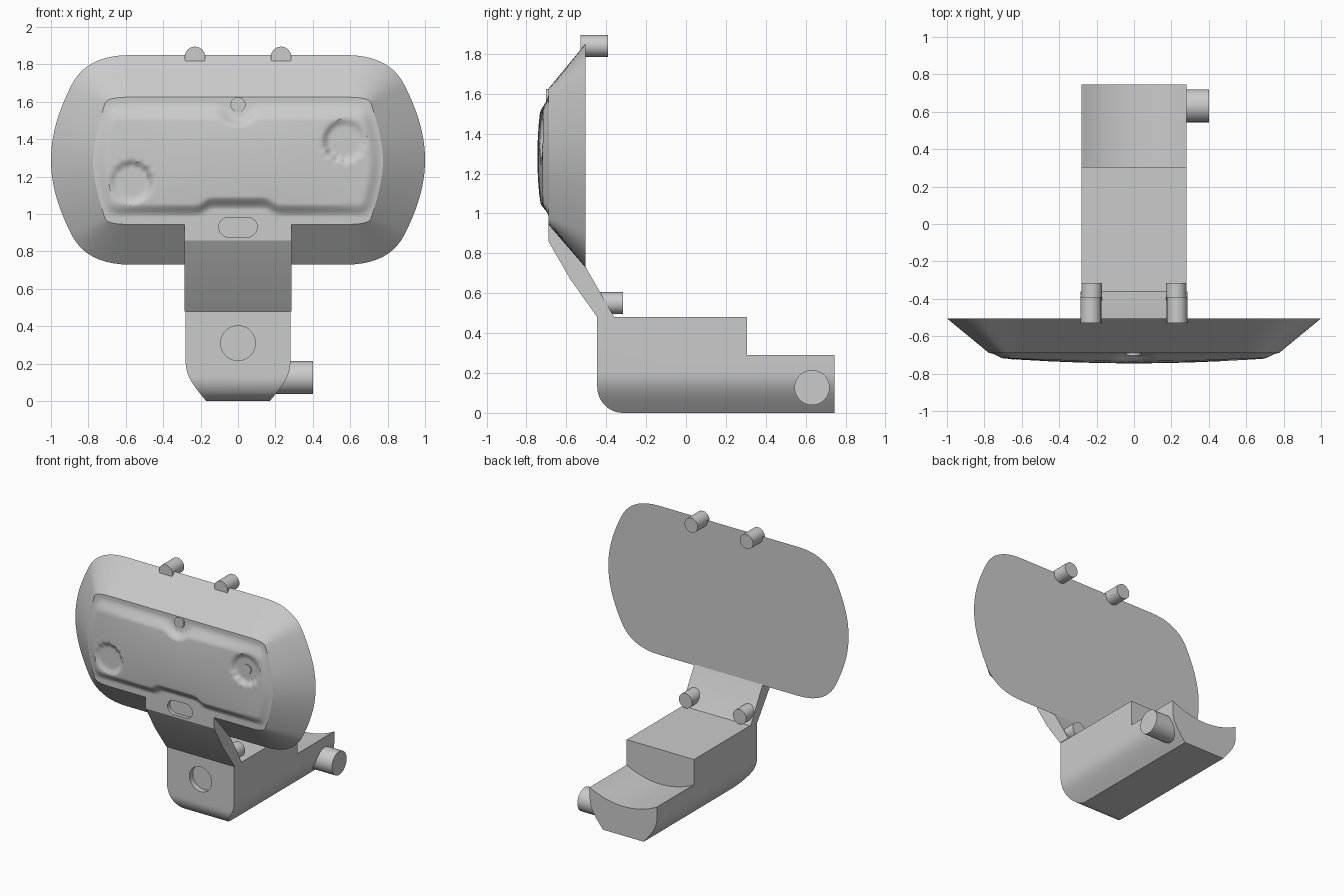
import bpy, bmesh, math
from mathutils import Vector

if "Cube" in bpy.data.objects:
    bpy.data.objects.remove(bpy.data.objects["Cube"])


def finish(name, bm, angle=30):
    bmesh.ops.recalc_face_normals(bm, faces=bm.faces)
    me = bpy.data.meshes.new(name)
    bm.to_mesh(me)
    bm.free()
    ob = bpy.data.objects.new(name, me)
    bpy.context.collection.objects.link(ob)
    activate(ob)
    bpy.ops.object.shade_smooth_by_angle(angle=math.radians(angle))
    return ob


def activate(ob):
    bpy.ops.object.select_all(action='DESELECT')
    ob.select_set(True)
    bpy.context.view_layer.objects.active = ob


def prism(name, pts, axis, a, b):
    """Extrude a 2D outline along x (pts = y,z) or y (pts = x,z)."""
    bm = bmesh.new()
    put = (lambda p, t: (t, p[0], p[1])) if axis == 'x' else (lambda p, t: (p[0], t, p[1]))
    f = bm.faces.new([bm.verts.new(put(p, a)) for p in pts])
    ext = bmesh.ops.extrude_face_region(bm, geom=[f])
    d = Vector(put((0, 0), b - a))
    bmesh.ops.translate(bm, vec=d, verts=[g for g in ext['geom'] if isinstance(g, bmesh.types.BMVert)])
    return finish(name, bm)


def arc(cx, cz, r, a0, a1, n):
    return [(cx + r * math.cos(math.radians(a0 + (a1 - a0) * i / n)),
             cz + r * math.sin(math.radians(a0 + (a1 - a0) * i / n))) for i in range(n + 1)]


def peg(name, axis, c, r, a, b):
    return prism(name, arc(*c, r, 0, 360, 40)[:-1], axis, a, b)


def boolean(ob, tool, op='DIFFERENCE', keep=False):
    m = ob.modifiers.new('cut', 'BOOLEAN')
    m.operation, m.object, m.solver = op, tool, 'EXACT'
    activate(ob)
    bpy.ops.object.modifier_apply(modifier=m.name)
    if not keep:
        bpy.data.objects.remove(tool)


def bez(p, n):
    out = []
    for i in range(n):
        t = i / n
        w = ((1 - t) ** 3, 3 * t * (1 - t) ** 2, 3 * t * t * (1 - t), t ** 3)
        out.append((sum(a * q[0] for a, q in zip(w, p)), sum(a * q[1] for a, q in zip(w, p))))
    return out


def outline(w, h, s, b1, b2):
    """Full closed outline mirrored from one quarter: straight top + two curves."""
    q = [(s * i / 18, h) for i in range(18)] + bez([(s, h)] + b1, 10) + bez([b1[-1]] + b2 + [(w, 0)], 16)
    q.append((w, 0))
    half = q + [(x, -z) for x, z in reversed(q[:-1])]
    return half + [(-x, z) for x, z in reversed(half[1:-1])]


def step(a, b, v):
    t = min(1, max(0, (v - a) / (b - a)))
    return t * t * (3 - 2 * t)


EYES = ((-0.57, 1.17, 1), (0.57, 1.39, -1))


def relief(x, z, t):
    """Height of the sculpted face above its flat border."""
    low = 0.985 + 0.04 * (1 - step(0.14, 0.22, abs(x)))
    edge = step(low, low + 0.07, z) * (1 - step(1.5, 1.6, z)) * (1 - step(0.9, 1.0, t))
    h = edge * (0.022 + 0.033 * max(0, 1 - (x / 0.78) ** 2) * max(0, 1 - ((z - 1.285) / 0.36) ** 2))
    for ex, ez, up in EYES:
        d = math.hypot(x - ex, z - ez)
        k = 1 - step(0.085, 0.125, d)
        h = h * (1 - k) + 0.014 * k
        if (z - ez) * up > 0.03 and 0.07 < d < 0.14:
            h += 0.005 * math.cos(14 * math.atan2(z - ez, x - ex)) * (1 - abs(d - 0.105) / 0.035)
    k = 1 - step(0.06, 0.12, math.hypot(x, z - 1.58))
    return h * (1 - k * 0.8)


# head: flat back, wide chamfer, sculpted front
outer = outline(1.0, 0.56, 0.58, [(.74, .56), (.84, .50), (.89, .40)], [(.95, .28), (1, .15)])
inner = outline(0.775, 0.34, 0.58, [(.64, .34), (.70, .335), (.71, .31)], [(.74, .22), (.775, .1)])
bm = bmesh.new()
loops = [[bm.verts.new((x, -0.505, 1.29 + z)) for x, z in outer]]
RINGS = 56
for r in range(RINGS):
    t = 1 - r / RINGS
    loops.append([bm.verts.new((x * t, -0.69 - (relief(x * t, 1.285 + z * t, t) if r else 0), 1.285 + z * t))
                  for x, z in inner])
n = len(outer)
bm.faces.new(loops[0])
for a, b in zip(loops, loops[1:]):
    for i in range(n):
        j = (i + 1) % n
        bm.faces.new((a[i], a[j], b[j], b[i]))
tip = bm.verts.new((0, -0.69 - relief(0, 1.285, 0), 1.285))
for i in range(n):
    bm.faces.new((loops[-1][i], loops[-1][(i + 1) % n], tip))
head = finish('head', bm)

# neck joining head and base
neck = prism('neck', [(-.69, .945), (-.69, .86), (-.58, .67), (-.445, .48), (-.36, .48), (-.505, .735), (-.6, 1.0)],
             'x', -0.285, 0.285)

# slot recessed across head and neck
slot = prism('slot_cutter', arc(0.05, 0.93, 0.053, -90, 90, 14) + arc(-0.05, 0.93, 0.053, 90, 270, 14),
             'y', -0.8, -0.665)
boolean(head, slot, keep=True)
boolean(neck, slot)

# base: side profile intersected with rounded front section
base = prism('base', [(.745, 0)] + [(.745, .29), (.305, .29), (.305, .48), (-.445, .48)]
             + arc(-.315, .13, .13, 180, 270, 12), 'x', -0.4, 0.4)
side = [(.28, .48)] + bez([(.28, .21), (.28, .13), (.235, .08), (.17, 0)], 12) + [(.17, 0)]
section = prism('section_cutter', side + [(-x, z) for x, z in reversed(side)], 'y', -1, 1)
for v in section.data.vertices:
    if v.co.z > 0.4:
        v.co.z = 0.6
boolean(base, section, 'INTERSECT')

# scooped lower deck
R = (0.28 ** 2 + 0.07 ** 2) / (2 * 0.07)
scoop = prism('scoop_cutter', arc(0, 0.22 + R, R, 0, 360, 120)[:-1], 'y', 0.305, 0.9)
boolean(base, scoop)

# round recess in the base front
boolean(base, peg('recess_cutter', 'y', (0, 0.31), 0.093, -0.6, -0.405))
for ob in (head, base, neck):
    activate(ob)
    bpy.ops.object.shade_smooth_by_angle(angle=math.radians(30))

# pegs
for s, label in ((-1, 'left'), (1, 'right')):
    peg('top_peg_' + label, 'y', (s * 0.23, 1.84), 0.055, -0.53, -0.39)
    peg('neck_peg_' + label, 'y', (s * 0.225, 0.55), 0.055, -0.45, -0.315)
peg('side_peg', 'x', (0.632, 0.127), 0.088, 0.1, 0.4)

# small studs on the face
peg('eye_stud', 'y', (0.57, 1.39), 0.036, -0.711, -0.65)
peg('brow_stud', 'y', (0, 1.585), 0.04, -0.702, -0.65)
